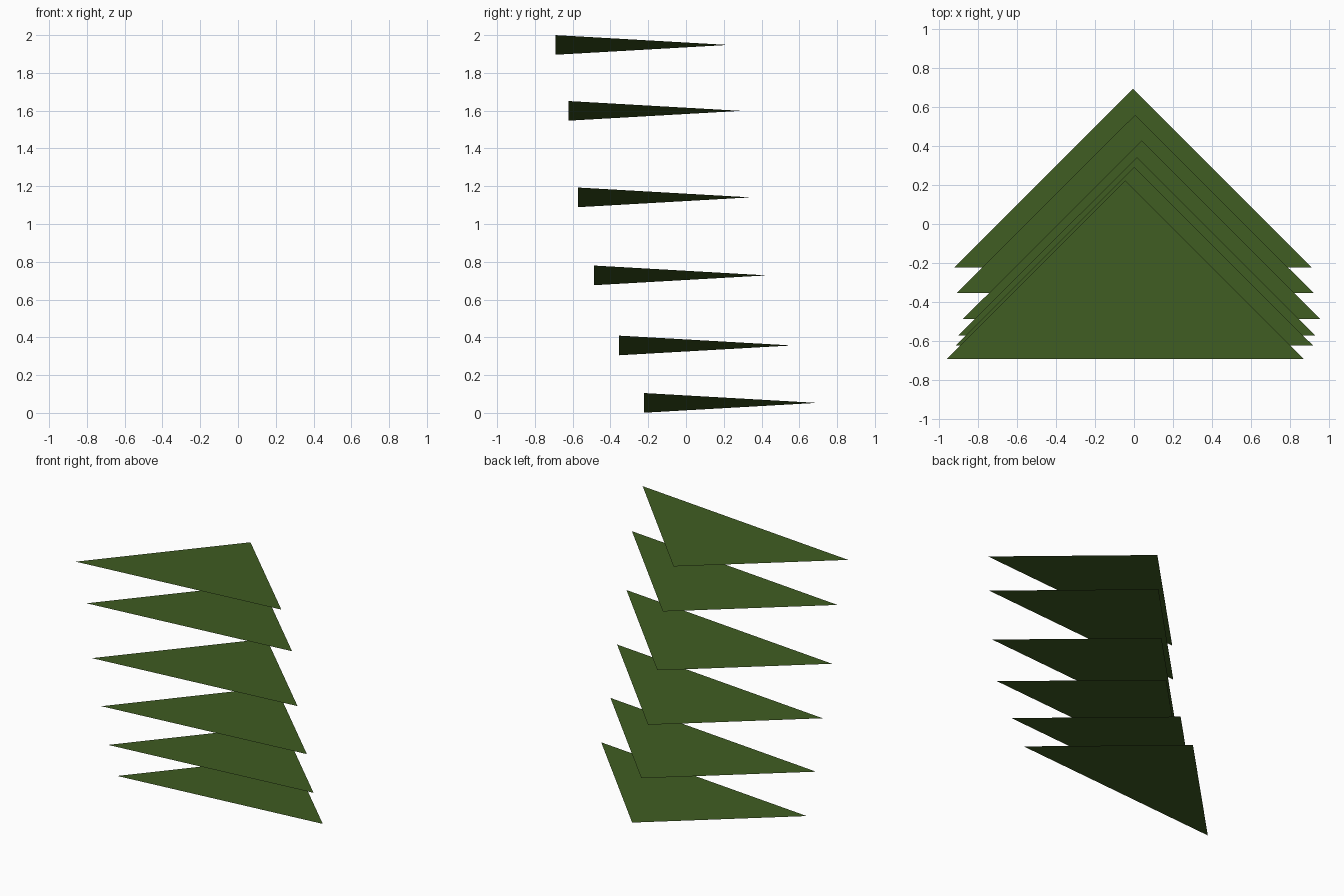
import bpy
import math

default_cube = bpy.data.objects.get("Cube")
if default_cube:
    bpy.data.objects.remove(default_cube, do_unlink=True)

# Leaf green
green = bpy.data.materials.new("leaf_green")
green.use_nodes = True
colour = (0.05, 0.108, 0.016, 1)
green.diffuse_color = colour
bsdf = next(n for n in green.node_tree.nodes if n.type == "BSDF_PRINCIPLED")
bsdf.inputs["Base Color"].default_value = colour

# One flat triangular leaf, shared by every tier
HALF_WIDTH, DEPTH, RISE = 0.916, 0.915, 0.052
leaf = bpy.data.meshes.new("leaf_triangle")
leaf.from_pydata([(-HALF_WIDTH, 0, -RISE), (HALF_WIDTH, 0, RISE), (0, DEPTH, 0)],
                 [], [(0, 1, 2)])
leaf.materials.append(green)
leaf.update()

# Tiers from bottom to top: centre x, front edge y, height
tiers = [
    (-0.005, -0.222, 0.053),
    (0.006, -0.355, 0.357),
    (0.039, -0.487, 0.728),
    (0.015, -0.572, 1.141),
    (0.002, -0.623, 1.599),
    (-0.045, -0.692, 1.948),
]
for i, position in enumerate(tiers, start=1):
    tier = bpy.data.objects.new(f"leaf_tier_{i}", leaf)
    tier.location = position
    bpy.context.collection.objects.link(tier)
